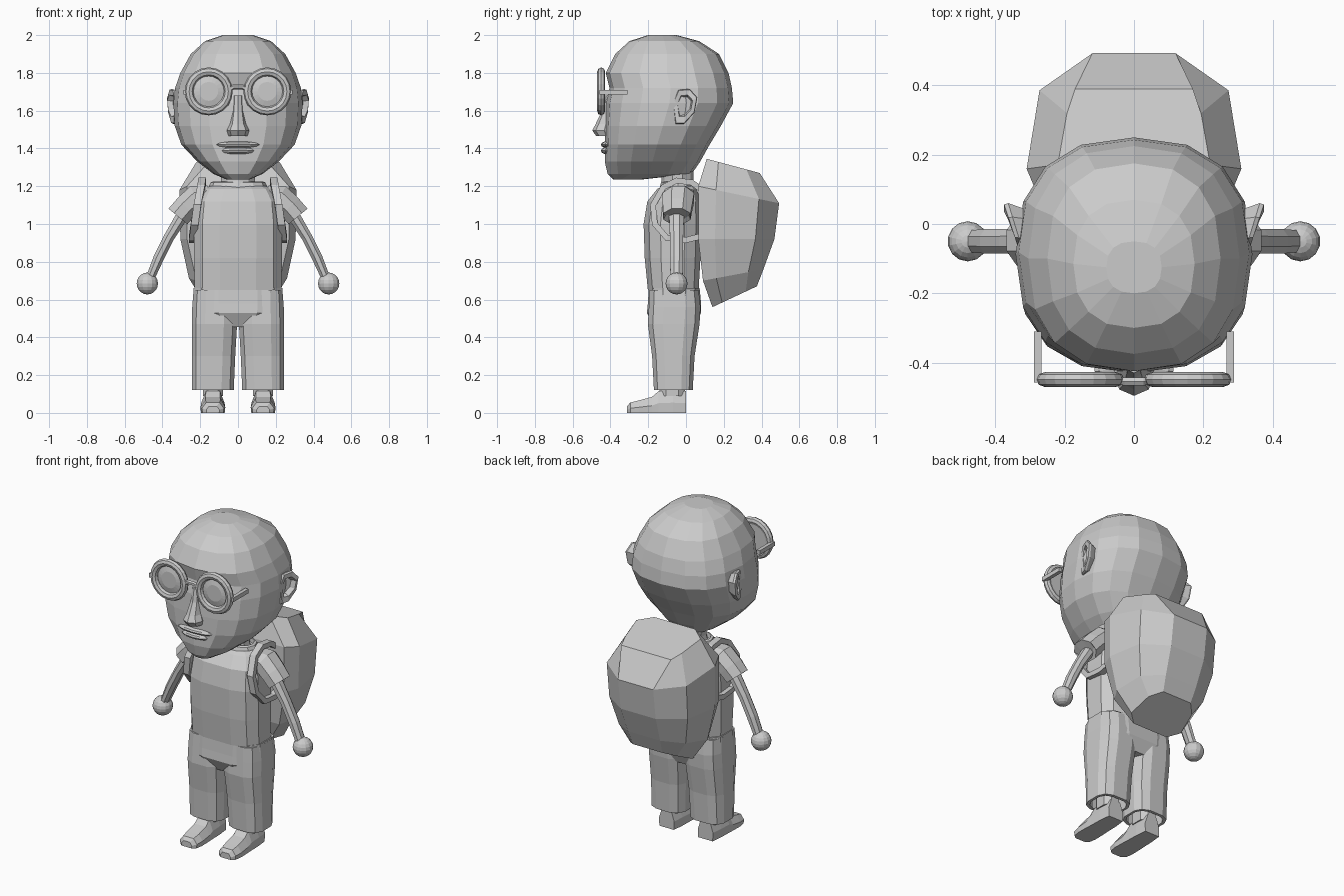
import bpy, bmesh, math
from mathutils import Vector as V, Matrix

if "Cube" in bpy.data.objects:
    bpy.data.objects.remove(bpy.data.objects["Cube"])

grey = bpy.data.materials.new("plain grey")
grey.diffuse_color = (0.6, 0.6, 0.6, 1)
grey.use_nodes = True
grey.node_tree.nodes["Principled BSDF"].inputs["Base Color"].default_value = grey.diffuse_color


def finish(name, bm, mirror=False):
    bmesh.ops.recalc_face_normals(bm, faces=bm.faces)
    me = bpy.data.meshes.new(name)
    bm.to_mesh(me)
    bm.free()
    me.materials.append(grey)
    ob = bpy.data.objects.new(name, me)
    bpy.context.collection.objects.link(ob)
    if mirror:
        ob.modifiers.new("mirror", 'MIRROR').use_mirror_merge = False
    return ob


def loft(name, rings, mirror=False, closed=False):
    """Skin a list of rings; cap both ends unless the loft closes on itself."""
    bm = bmesh.new()
    vs = [[bm.verts.new(p) for p in r] for r in rings]
    n = len(rings[0])
    pairs = list(zip(vs, vs[1:])) + ([(vs[-1], vs[0])] if closed else [])
    for a, b in pairs:
        for i in range(n):
            j = (i + 1) % n
            bm.faces.new((a[i], a[j], b[j], b[i]))
    if not closed:
        bm.faces.new(vs[0])
        bm.faces.new(vs[-1])
    return finish(name, bm, mirror)


def ring(z, yf, yb, w, n=16, p=2.4, cx=0, phase=0):
    """Horizontal superellipse between y = yf and y = yb, half width w."""
    pts = []
    for i in range(n):
        a = 2 * math.pi * (i + phase) / n - math.pi / 2
        c, s = [math.copysign(abs(t) ** (2 / p), t) for t in (math.cos(a), math.sin(a))]
        pts.append(V((cx + w * c, (yf + yb) / 2 + (yb - yf) / 2 * s, z)))
    return pts


def tube(name, path, sizes, axis, n=6, mirror=False):
    """Sweep an elliptic section; sizes = (radius along axis, radius across)."""
    path, axis, rings = [V(p) for p in path], V(axis), []
    for i, p in enumerate(path):
        t = path[min(i + 1, len(path) - 1)] - path[max(i - 1, 0)]
        v = t.cross(axis).normalized()
        a, b = sizes[i] if isinstance(sizes, list) else sizes
        rings.append([p + axis * a * math.cos(k) + v * b * math.sin(k)
                      for k in (2 * math.pi * (j + .5) / n for j in range(n))])
    return loft(name, rings, mirror)


def ball(name, loc, size, u=12, v=8, mirror=False):
    bm = bmesh.new()
    bmesh.ops.create_uvsphere(bm, u_segments=u, v_segments=v, radius=1,
                              matrix=Matrix.Translation(loc) @ Matrix.Diagonal((*size, 1)))
    return finish(name, bm, mirror)


# Head
loft("head", [ring(*r) for r in (
    (1.235, -.385, -.24, .06), (1.265, -.415, .03, .13), (1.33, -.43, .075, .215),
    (1.42, -.43, .125, .30), (1.52, -.43, .185, .335), (1.64, -.425, .25, .342),
    (1.72, -.405, .243, .333), (1.80, -.425, .225, .305), (1.90, -.375, .175, .25),
    (1.968, -.30, .07, .175), (2.0, -.2, -.05, .08))])

# Nose and lips
loft("nose", [ring(z, yf, -.37, w, 8, 2) for z, yf, w in (
    (1.68, -.43, .025), (1.60, -.445, .03), (1.53, -.478, .042),
    (1.495, -.496, .06), (1.465, -.475, .05))])
ball("upper_lip", (0, -.415, 1.42), (.12, .036, .018), 10, 6)
ball("lower_lip", (0, -.415, 1.388), (.09, .036, .02), 10, 6)

# Ears, flared out at the back and hollow in the middle
outline = [(-.07, 1.64), (-.04, 1.71), (.02, 1.715), (.06, 1.67),
           (.045, 1.59), (-.01, 1.53), (-.055, 1.53)]
def ear_ring(scale, dx):
    return [V((.335 + dx + .04 * (y + .07) / .13, -.005 + (y + .005) * scale,
               1.63 + (z - 1.63) * scale)) for y, z in outline]
loft("ear", [ear_ring(.75, -.06), ear_ring(1, -.012), ear_ring(.95, 0),
             ear_ring(.62, 0), ear_ring(.5, -.03)], mirror=True)

# Glasses: round frames, lenses, bridge and temple arms
def circle(r, y, n=20):
    return [V((.155 + r * math.cos(2 * math.pi * k / n), y,
               1.702 + r * math.sin(2 * math.pi * k / n))) for k in range(n)]
loft("glasses_frame", [circle(.104 + .023 * math.cos(a), -.449 + .021 * math.sin(a))
                       for a in (math.pi * k / 4 for k in range(8))], True, closed=True)
loft("lens", [circle(.088, -.435), circle(.085, -.446), circle(.05, -.455)], mirror=True)
tube("glasses_bridge", [(-.055, -.45, 1.705), (-.025, -.455, 1.725),
                        (.025, -.455, 1.725), (.055, -.45, 1.705)], (.013, .013), (0, 1, 0))
tube("glasses_arm", [(.278, -.458, 1.697), (.278, -.31, 1.697)],
     (.016, .018), (1, 0, 0), 4, True)

# Neck and torso
loft("neck", [ring(z, -.045 - r, -.045 + r, r * 1.1, 10, 2)
              for z, r in ((1.17, .1), (1.23, .085), (1.34, .085))])
loft("torso", [ring(*r, 12, 3, 0, .5) for r in (
    (.65, -.205, .07, .235), (.82, -.222, .08, .238), (1.0, -.228, .085, .238),
    (1.12, -.208, .08, .225), (1.185, -.155, .06, .185), (1.2, -.13, .05, .155))])
loft("collar", [ring(*r, 12, 2.2) for r in (
    (1.16, -.15, .06, .17), (1.22, -.13, .045, .145), (1.225, -.12, .035, .13),
    (1.18, -.11, .03, .12))])

# Trousers: hips plus two legs with hollow cuffs
loft("hips", [ring(*r, 12, 3.2, 0, .5) for r in (
    (.455, -.17, .05, .15), (.53, -.21, .083, .235),
    (.58, -.205, .083, .242), (.66, -.2, .075, .24))])
loft("trouser_leg", [ring(z, yf, yb, (x1 - x0) / 2, 12, 3, (x0 + x1) / 2, .5)
                     for z, yf, yb, x0, x1 in (
    (.2, -.155, .02, .035, .23), (.12, -.155, .02, .035, .23), (.12, -.172, .038, .02, .247),
    (.3, -.182, .048, .012, .247), (.47, -.205, .075, .002, .247), (.56, -.2, .08, .002, .245),
    (.65, -.195, .07, .01, .238))], mirror=True)

# Shoes: sections from heel to toe, plus ankles
def shoe_ring(y, w, h):
    side = [(w * .95, 0), (w, h * .45), (w * .6, h)]
    return [V((.133 + x, y, z)) for x, z in side + [(-x, z) for x, z in side[::-1]]]
loft("shoe", [shoe_ring(*s) for s in (
    (0, .052, .115), (-.07, .06, .12), (-.145, .062, .115), (-.18, .064, .085),
    (-.25, .066, .066), (-.295, .058, .055), (-.312, .035, .035))], mirror=True)
loft("ankle", [ring(z, -.145, 0, .057, 8, 2.5, .133, .5) for z in (.09, .25)], True)

# Arms, sleeves and hands
tube("arm", [(.26, -.05, 1.1), (.31, -.05, 1.02), (.365, -.05, .93),
             (.42, -.05, .82), (.475, -.05, .69)],
     [(.042, .034)] * 2 + [(.038, .03)] * 2 + [(.034, .024)], (0, 1, 0), 8, True)
tube("sleeve", [(.15, -.04, 1.16), (.22, -.04, 1.14), (.275, -.045, 1.09), (.318, -.048, 1.04),
                (.318 - .01, -.048, 1.05)],
     [(.085, .05), (.09, .075), (.085, .07), (.078, .07), (.06, .05)], (0, 1, 0), 8, True)
ball("hand", (.48, -.05, .685), (.058,) * 3, 14, 10, True)

# Backpack: tilted rings of eight sides
def pack_ring(yf, yb, zf, zb, wf, ws, wb):
    side = [(wf, 0), (ws, .22), (ws * .88, .75), (wb, 1)]
    half = [V((w, yf + (yb - yf) * t, zf + (zb - zf) * t)) for w, t in side]
    return half + [V((-p.x, p.y, p.z)) for p in half[::-1]]
loft("backpack", [pack_ring(*r) for r in (
    (.11, .39, 1.345, 1.27, .14, .22, .17), (.065, .493, 1.20, 1.11, .27, .31, .12),
    (.065, .468, .92, .92, .27, .305, .12), (.09, .41, .70, .76, .22, .26, .11),
    (.14, .375, .56, .67, .12, .18, .1))])

# Shoulder straps looping round the arms
tube("strap", [(.19, .1, 1.17), (.19, .03, 1.22), (.19, -.05, 1.23), (.195, -.12, 1.195),
               (.215, -.175, 1.1), (.23, -.165, 1.0), (.24, -.1, .925),
               (.24, 0, .915), (.235, .1, .94)], (.028, .022), (1, 0, 0), 4, True)
